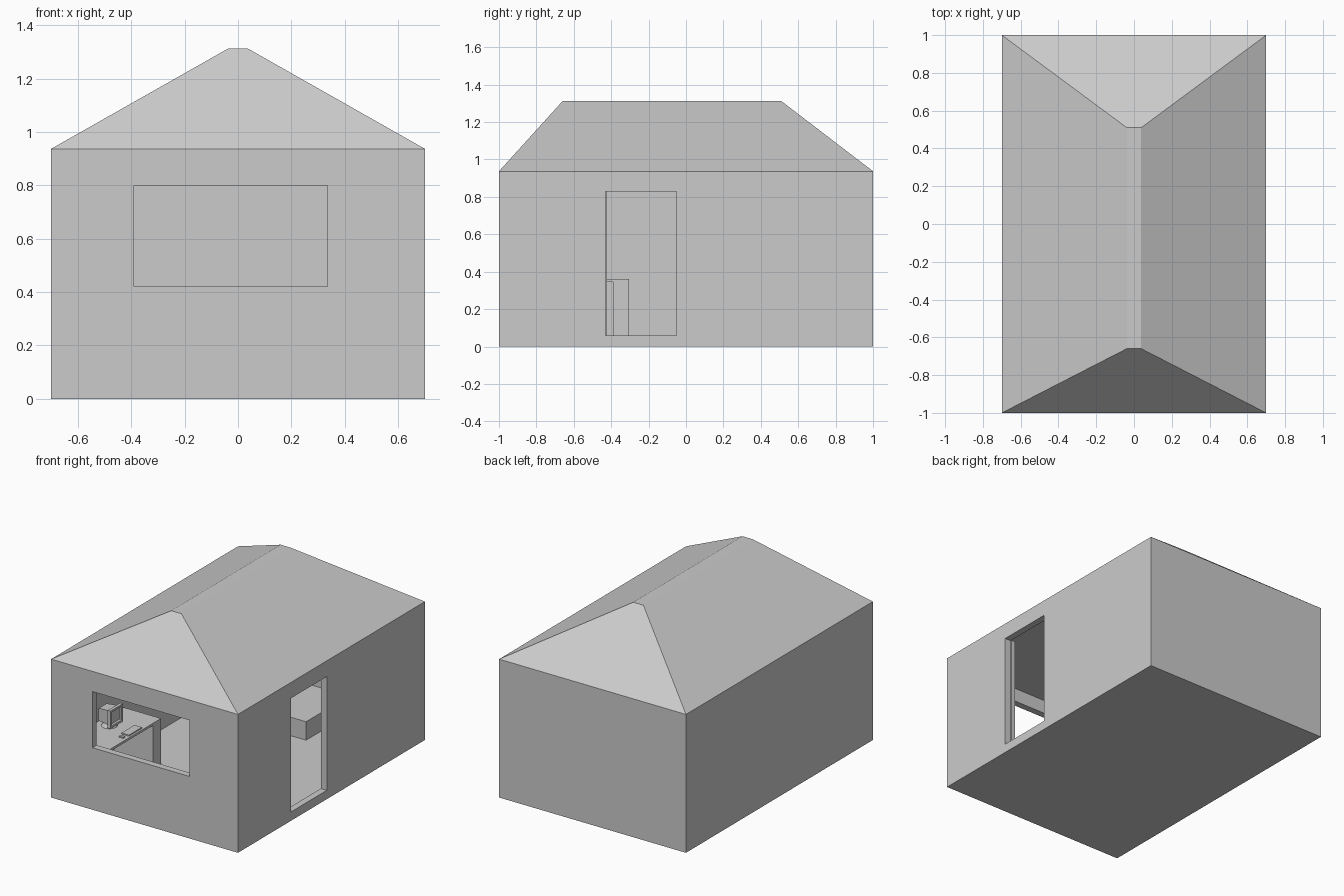
import bpy, bmesh
from mathutils import Matrix

if "Cube" in bpy.data.objects:
    bpy.data.objects.remove(bpy.data.objects["Cube"])


def obj(name, bm):
    bmesh.ops.recalc_face_normals(bm, faces=bm.faces)
    me = bpy.data.meshes.new(name)
    bm.to_mesh(me)
    bm.free()
    o = bpy.data.objects.new(name, me)
    bpy.context.collection.objects.link(o)
    return o


def box(name, *spans):
    """Box objects from (x0, x1, y0, y1, z0, z1) spans, joined in one mesh."""
    bm = bmesh.new()
    for x0, x1, y0, y1, z0, z1 in spans:
        m = Matrix.Translation(((x0 + x1) / 2, (y0 + y1) / 2, (z0 + z1) / 2))
        m = m @ Matrix.Diagonal((x1 - x0, y1 - y0, z1 - z0, 1))
        bmesh.ops.create_cube(bm, size=1, matrix=m)
    return obj(name, bm)


def loft(name, rings):
    """Bridge four-point rings and cap both ends."""
    bm = bmesh.new()
    vs = [[bm.verts.new(p) for p in r] for r in rings]
    for a, b in zip(vs, vs[1:]):
        for i in range(4):
            j = (i + 1) % 4
            bm.faces.new((a[i], a[j], b[j], b[i]))
    bm.faces.new(vs[0])
    bm.faces.new(vs[-1])
    return obj(name, bm)


def rect_z(z, x0, x1, y0, y1):
    return [(x0, y0, z), (x1, y0, z), (x1, y1, z), (x0, y1, z)]


def rect_x(x, y, z, hy, hz):
    return [(x, y - hy, z - hz), (x, y + hy, z - hz), (x, y + hy, z + hz), (x, y - hy, z + hz)]


T = 0.045           # wall thickness
EAVE = 0.937
XI, YI = 0.7 - T, 1 - T

# Hollow room with window and doorway cut out
walls = box("walls", (-0.7, 0.7, -1, 1, 0, EAVE))
cutters = [
    box("room_cutter", (-XI, XI, -YI, YI, T, EAVE - T)),
    box("window_cutter", (-0.39, 0.335, -1.1, -0.9, 0.42, 0.80)),
    box("doorway_cutter", (0.6, 0.8, -0.43, -0.05, 0.06, 0.83)),
]
for c in cutters:
    mod = walls.modifiers.new(c.name, 'BOOLEAN')
    mod.operation = 'DIFFERENCE'
    mod.solver = 'EXACT'
    mod.object = c
    c.hide_render = True
    c.hide_viewport = True

# Hipped roof with a narrow flat ridge
loft("roof", [rect_z(EAVE, -0.7, 0.7, -1, 1), rect_z(1.312, -0.038, 0.038, -0.66, 0.51)])

# Door post inside the doorway
box("door_post", (0.625, XI, -0.44, -0.422, T, 0.83))

# Desk along the left wall: top and two slab legs
DX = -0.363
box("desk", (-XI, DX, -YI, -0.305, 0.345, 0.36),
    (-XI, DX, -0.39, -0.305, T, 0.345),
    (-XI, DX, -YI, -0.87, T, 0.345))

# Boxy monitor: rear case, flared bezel, recessed screen
MY, MZ = -0.57, 0.437
loft("monitor", [rect_x(x, MY, MZ, hy, hz) for x, hy, hz in (
    (-0.615, 0.042, 0.042), (-0.545, 0.048, 0.048), (-0.53, 0.068, 0.06),
    (-0.51, 0.068, 0.06), (-0.51, 0.054, 0.046), (-0.52, 0.048, 0.04))])
bm = bmesh.new()
bmesh.ops.create_cone(bm, cap_ends=True, segments=24, radius1=0.05, radius2=0.03, depth=0.035,
                      matrix=Matrix.Translation((-0.565, MY, 0.3775)))
obj("monitor_stand", bm)

# Keyboard and mouse
box("keyboard", (-0.432, -0.376, -0.63, -0.49, 0.36, 0.368))
box("mouse", (-0.417, -0.387, -0.676, -0.656, 0.36, 0.368))

# Low bed in the back corner
box("bed", (-XI, 0.16, 0.5, YI, T, 0.17))
